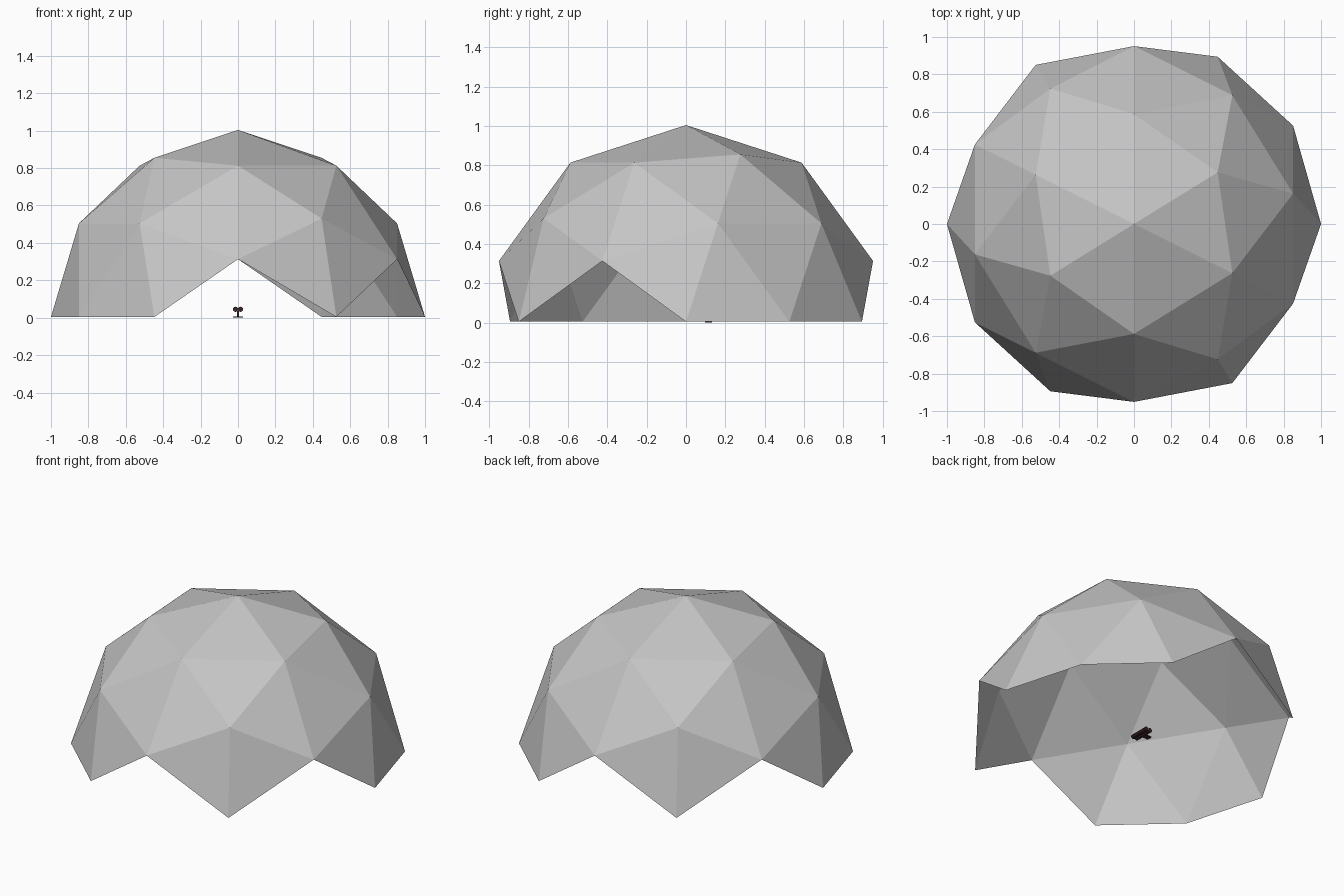
import bpy, bmesh, math
from mathutils import Matrix, Vector

if "Cube" in bpy.data.objects:
    bpy.data.objects.remove(bpy.data.objects["Cube"])


def material(name, rgb):
    m = bpy.data.materials.new(name)
    m.diffuse_color = (*rgb, 1)
    m.use_nodes = True
    m.node_tree.nodes["Principled BSDF"].inputs["Base Color"].default_value = m.diffuse_color
    return m


grey = material("panel grey", (0.56, 0.56, 0.56))
maroon = material("dark maroon", (0.045, 0.018, 0.022))


def finish(bm, name, mat):
    me = bpy.data.meshes.new(name)
    bm.to_mesh(me)
    bm.free()
    me.materials.append(mat)
    ob = bpy.data.objects.new(name, me)
    bpy.context.collection.objects.link(ob)
    return ob


# Dome shell: two-frequency geodesic sphere with an edge midpoint at the top
bm = bmesh.new()
bmesh.ops.create_icosphere(bm, subdivisions=2, radius=1)
tilt = math.atan(1 / ((1 + 5 ** 0.5) / 2))
turn = Matrix.Rotation(tilt, 4, 'Z') @ Matrix.Rotation(-tilt, 4, 'Y')
bmesh.ops.transform(bm, matrix=turn, verts=bm.verts)
# keep only whole triangles above the ground, leaving the notched openings
low = [v for v in bm.verts if v.co.z < -0.02]
bmesh.ops.delete(bm, geom=low, context='VERTS')
bmesh.ops.delete(bm, geom=[v for v in bm.verts if not v.link_faces], context='VERTS')
bmesh.ops.translate(bm, vec=(0, 0, 0.004), verts=bm.verts)
finish(bm, "dome_shell", grey)


def box(name, centre, size):
    b = bmesh.new()
    bmesh.ops.create_cube(b, size=1)
    bmesh.ops.scale(b, vec=size, verts=b.verts)
    bmesh.ops.translate(b, vec=centre, verts=b.verts)
    return finish(b, name, maroon)


# Small twin-barrelled instrument on a stand, inside the dome
for side, label in ((-1, "left"), (1, "right")):
    b = bmesh.new()
    bmesh.ops.create_cone(b, cap_ends=True, segments=10, radius1=0.014,
                          radius2=0.014, depth=0.13)
    place = Matrix.Translation(Vector((0.0135 * side, 0.07, 0.045))) @ Matrix.Rotation(math.pi / 2, 4, 'X')
    bmesh.ops.transform(b, matrix=place, verts=b.verts)
    finish(b, label + "_barrel", maroon)
box("stand_post", (0, 0.115, 0.02), (0.01, 0.012, 0.034))
box("stand_foot", (0, 0.115, 0.003), (0.052, 0.035, 0.006))
